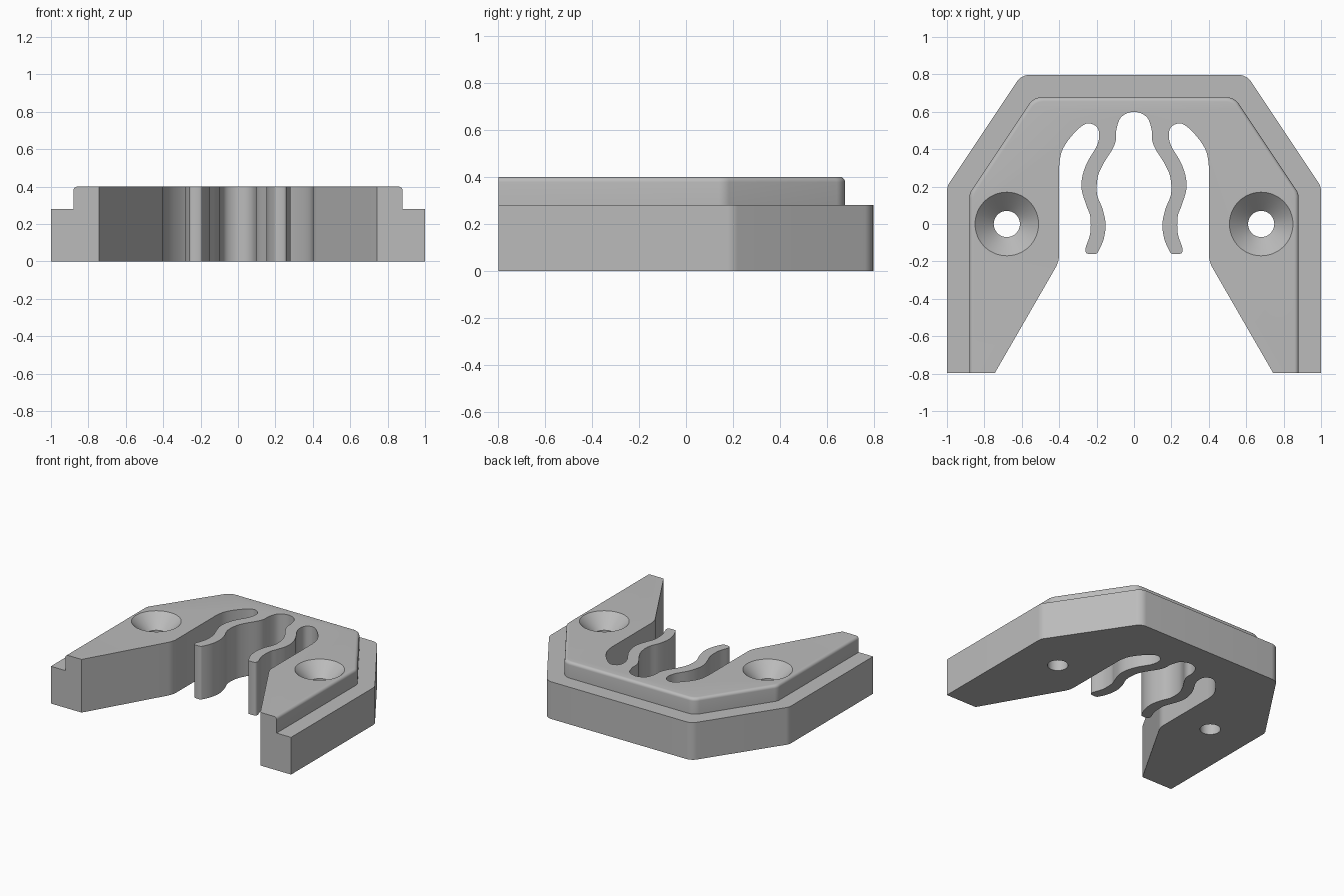
import bpy, bmesh, math
from mathutils import Vector

if "Cube" in bpy.data.objects:
    bpy.data.objects.remove(bpy.data.objects["Cube"])

BACK = 0.797      # half depth of the bracket
HEIGHT = 0.4
LEDGE = 0.28
STEP = 0.12       # inset of the raised deck
R = 0.022         # rounding of the deck edge


def fillet(prev, corner, nxt, radius, steps=8):
    """Points of an arc rounding one corner."""
    p, c, n = Vector(prev), Vector(corner), Vector(nxt)
    a, b = (p - c).normalized(), (n - c).normalized()
    half = a.angle(b) / 2
    centre = c + (a + b).normalized() * (radius / math.sin(half))
    t = radius / math.tan(half)
    s, e = c + a * t - centre, c + b * t - centre
    return [centre + s.lerp(e, i / steps).normalized() * radius for i in range(steps + 1)]


def smooth_path(pts, steps=6):
    """Smooth path through points; the first and last only steer it."""
    out = []
    for p0, p1, p2, p3 in zip(pts, pts[1:], pts[2:], pts[3:]):
        p0, p1, p2, p3 = map(Vector, (p0, p1, p2, p3))
        for i in range(steps):
            t = i / steps
            out.append(p1 + (p2 - p0) * (t / 2)
                       + (p0 * 2 - p1 * 5 + p2 * 4 - p3) * (t * t / 2)
                       + (p1 * 3 - p0 - p2 * 3 + p3) * (t ** 3 / 2))
    return out + [Vector(pts[-2])]


def mirrored(half):
    """Close a right-hand path, running front to back, across x = 0."""
    return half + [Vector((-p[0], p[1])) for p in reversed(half) if p[0] > 1e-5]


def loft(name, rings):
    """Closed solid through counter-clockwise (outline, z) rings, bottom to top."""
    bm = bmesh.new()
    loops = [[bm.verts.new((p[0], p[1], z)) for p in ring] for ring, z in rings]
    for lo, hi in zip(loops, loops[1:]):
        for i in range(len(lo)):
            j = (i + 1) % len(lo)
            bm.faces.new((lo[i], lo[j], hi[j], hi[i]))
    bm.faces.new(loops[0][::-1])
    bm.faces.new(loops[-1])
    mesh = bpy.data.meshes.new(name)
    bm.to_mesh(mesh)
    bm.free()
    ob = bpy.data.objects.new(name, mesh)
    bpy.context.collection.objects.link(ob)
    return ob


def outline(inset):
    """Outer wall shape, moved inwards by a distance."""
    x, y = 1 - inset, BACK - inset
    slope = Vector((0.6, 0.4)).normalized()
    reach = slope.dot(Vector((1, 0.2))) - inset
    front, back = (x, inset - 1), (0, y)
    side = (x, (reach - slope.x * x) / slope.y)
    shoulder = ((reach - slope.y * y) / slope.x, y)
    return mirrored([Vector(front)] + fillet(front, side, shoulder, 0.08)
                    + fillet(side, shoulder, back, 0.08))


def circle(x, r, n=64):
    return [(x + r * math.cos(k * math.tau / n), r * math.sin(k * math.tau / n)) for k in range(n)]


# Body: wide base, ledge and raised deck with a rounded top edge
rings = [(outline(0), 0), (outline(0), LEDGE), (outline(STEP), LEDGE)]
for i in range(6):
    a = math.radians(i * 18)
    rings.append((outline(STEP + R * (1 - math.cos(a))), HEIGHT - R + R * math.sin(a)))
body = loft("bracket_body", rings)

# Flat front ends
trim = [(-2, -2), (2, -2), (2, -BACK), (-2, -BACK)]
cutters = [loft("front_cutter", [(trim, -0.1), (trim, 0.5)])]

# Mouth: flared entry, straight wall, slot and wavy spring finger
entry, bend, wall = (0.919, -1.1), (0.4, -0.2), (0.4, 0.31)
wave = [(0.4, 0.24), wall, (0.387, 0.385), (0.35, 0.45), (0.29, 0.515), (0.245, 0.538),
        (0.2, 0.52), (0.186, 0.475), (0.2, 0.415), (0.25, 0.33), (0.277, 0.25),
        (0.279, 0.18), (0.255, 0.1), (0.234, 0.04), (0.234, -0.05), (0.258, -0.125),
        (0.258, -0.15), (0.243, -0.16), (0.207, -0.16), (0.191, -0.147), (0.162, -0.08),
        (0.152, 0), (0.168, 0.08), (0.198, 0.16), (0.194, 0.25), (0.165, 0.32),
        (0.115, 0.4), (0.097, 0.45), (0.094, 0.506), (0.067, 0.573), (0, 0.6), (-0.067, 0.573)]
mouth = mirrored([Vector(entry)] + fillet(entry, bend, wall, 0.15) + smooth_path(wave))
cutters.append(loft("mouth_cutter", [(mouth, -0.1), (mouth, 0.5)]))

# Countersunk screw holes
for side, x in (("left", 0.68), ("right", -0.68)):
    cutters.append(loft(side + "_hole_cutter", [(circle(x, r), z) for r, z in
                        ((0.07, -0.1), (0.07, 0.3), (0.17, HEIGHT), (0.27, 0.5))]))

# Material
grey = bpy.data.materials.new("plain grey")
grey.use_nodes = True
grey.diffuse_color = (0.5, 0.5, 0.5, 1)
grey.node_tree.nodes["Principled BSDF"].inputs["Base Color"].default_value = (0.5, 0.5, 0.5, 1)
body.data.materials.append(grey)

# Cut the body and finish
for ob in bpy.context.selected_objects:
    ob.select_set(False)
bpy.context.view_layer.objects.active = body
body.select_set(True)
for cutter in cutters:
    cutter.hide_render = True
    mod = body.modifiers.new("cut", "BOOLEAN")
    mod.operation, mod.solver, mod.object = "DIFFERENCE", "EXACT", cutter
    bpy.ops.object.modifier_apply(modifier=mod.name)
    bpy.data.objects.remove(cutter)
bpy.ops.object.shade_smooth_by_angle(angle=math.radians(30))
